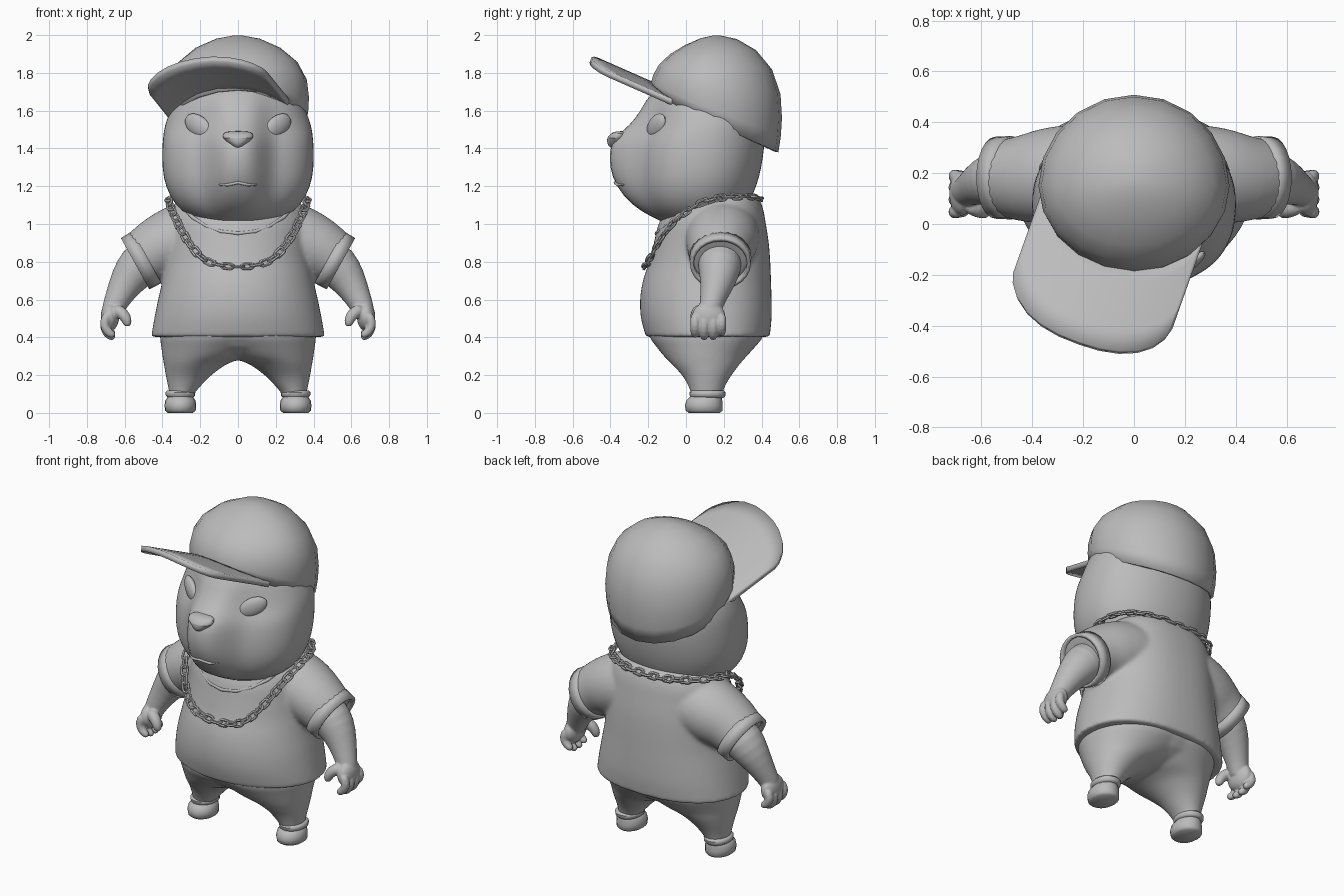
import bpy, bmesh, math
from mathutils import Vector, Matrix

if "Cube" in bpy.data.objects:
    bpy.data.objects.remove(bpy.data.objects["Cube"])

mat = bpy.data.materials.new("grey")
mat.diffuse_color = (0.5, 0.5, 0.5, 1)
mat.use_nodes = True
mat.node_tree.nodes["Principled BSDF"].inputs["Base Color"].default_value = mat.diffuse_color


def finish(name, bm, angle=50, subsurf=0, thick=0):
    bmesh.ops.recalc_face_normals(bm, faces=bm.faces)
    me = bpy.data.meshes.new(name)
    bm.to_mesh(me)
    bm.free()
    me.materials.append(mat)
    ob = bpy.data.objects.new(name, me)
    bpy.context.collection.objects.link(ob)
    bpy.ops.object.select_all(action='DESELECT')
    ob.select_set(True)
    bpy.context.view_layer.objects.active = ob
    bpy.ops.object.shade_smooth_by_angle(angle=math.radians(angle))
    if thick:
        ob.modifiers.new("thickness", 'SOLIDIFY').thickness = thick
    if subsurf:
        m = ob.modifiers.new("smooth", 'SUBSURF')
        m.levels = m.render_levels = subsurf
    return ob


def blend(obs, voxel, rounds):
    """Join overlapping parts into one soft skin."""
    bpy.ops.object.select_all(action='DESELECT')
    for o in obs:
        o.select_set(True)
    bpy.context.view_layer.objects.active = obs[0]
    bpy.ops.object.join()
    m = obs[0].modifiers.new("skin", 'REMESH')
    m.mode, m.voxel_size, m.use_smooth_shade = 'VOXEL', voxel, True
    m = obs[0].modifiers.new("soften", 'SMOOTH')
    m.factor, m.iterations = .5, rounds


def spline(rows, steps, loop=False):
    """Smooth curve through rows of numbers."""
    rows, out = [Vector(r) for r in rows], []
    n = len(rows)
    at = (lambda i: rows[i % n]) if loop else (lambda i: rows[min(max(i, 0), n - 1)])
    for i in range(n if loop else n - 1):
        a, p, b, c = at(i - 1), at(i), at(i + 1), at(i + 2)
        for k in range(steps):
            t = k / steps
            out.append(.5 * (2 * p + (b - a) * t + (2 * a - 5 * p + 4 * b - c) * t * t
                             + (3 * p - a - 3 * b + c) * t ** 3))
    return out if loop else out + [rows[-1]]


def skin(bm, rings, cap=True, closed=False):
    rows = [[bm.verts.new(p) for p in r] for r in rings]
    n = len(rows[0])
    for a, b in list(zip(rows, rows[1:])) + ([(rows[-1], rows[0])] if closed else []):
        for i in range(n):
            bm.faces.new((a[i], a[(i + 1) % n], b[(i + 1) % n], b[i]))
    if cap:
        bm.faces.new(rows[0])
        bm.faces.new(rows[-1])


def oval(z, x0, x1, y0, y1, n=28, front=2.0, back=2.0):
    """Horizontal superellipse between the given limits."""
    pts = []
    for i in range(n):
        a = 2 * math.pi * i / n
        c, s = math.cos(a), math.sin(a)
        e = 2 / (front if s < 0 else back)
        pts.append(Vector(((x0 + x1) / 2 + (x1 - x0) / 2 * math.copysign(abs(c) ** e, c),
                           (y0 + y1) / 2 + (y1 - y0) / 2 * math.copysign(abs(s) ** e, s), z)))
    return pts


def tube(name, path, ref=(0, 1, 0), n=16, wide=1.0, **kw):
    """Round tube along a path of (x, y, z, radius)."""
    ps = [Vector(p[:3]) for p in path]
    rings = []
    for i, p in enumerate(ps):
        t = (ps[min(i + 1, len(ps) - 1)] - ps[max(i - 1, 0)]).normalized()
        b = (Vector(ref) - t * t.dot(Vector(ref))).normalized()
        c, r = t.cross(b), path[i][3]
        rings.append([p + b * r * wide * math.cos(2 * math.pi * k / n) + c * r * math.sin(2 * math.pi * k / n)
                      for k in range(n)])
    bm = bmesh.new()
    skin(bm, rings, cap=not kw.get("thick"))
    return finish(name, bm, **kw)


def ball(name, loc, size, rot=Matrix()):
    bm = bmesh.new()
    m = Matrix.Translation(loc) @ rot @ Matrix.Diagonal((*size, 1))
    bmesh.ops.create_uvsphere(bm, u_segments=20, v_segments=12, radius=1, matrix=m)
    return finish(name, bm)


def lofted(name, rings, **kw):
    bm = bmesh.new()
    skin(bm, rings)
    return finish(name, bm, **kw)


# Head: ovals with full cheeks and a muzzle pushed forward (z, half width, front, back, muzzle)
rings = []
for z, rx, yf, yb, m in [(.98, .10, -.03, .15, 0), (1.0, .18, -.10, .22, 0), (1.04, .26, -.17, .28, .02),
                         (1.1, .335, -.22, .33, .07), (1.2, .387, -.25, .375, .125), (1.3, .402, -.25, .40, .16),
                         (1.4, .402, -.24, .415, .168), (1.46, .397, -.22, .415, .165), (1.52, .39, -.19, .41, .11),
                         (1.6, .36, -.18, .40, .06), (1.7, .31, -.165, .37, .025), (1.8, .22, -.04, .3, 0),
                         (1.84, .1, .06, .2, 0)]:
    ring = oval(z, -rx, rx, yf, yb, 48, 2.4 if 1.05 < z < 1.5 else 2.15, 2.1)
    for p in ring:
        if p.y < (yf + yb) / 2:
            p.y -= m * math.exp(-(abs(p.x) / .14) ** 4)
    rings.append(ring)
lofted("head", rings, subsurf=1)

# Face
for s in (-1, 1):
    rot = Matrix.Rotation(math.radians(34 * s), 4, 'Z') @ Matrix.Rotation(math.radians(-30 * s), 4, 'Y')
    ball("eye", (.212 * s, -.157, 1.52), (.088, .028, .055), rot)
bm = bmesh.new()
skin(bm, [oval(z, -w, w, y, -.31, 16) for z, w, y in
          [(1.40, .02, -.405), (1.425, .045, -.418), (1.455, .085, -.422), (1.48, .085, -.40), (1.492, .05, -.37)]])
finish("nose", bm, subsurf=1)
tube("mouth", [(x, -.375 + (x / .1) ** 2 * .045, 1.207 + (.012 if x == 0 else 0), r) for x, r in
               [(-.1, .004), (-.055, .008), (0, .008), (.055, .008), (.1, .004)]], (0, 0, 1), 8)

# Cap crown with a sloping rim, raised a little over the face
N = 20
rings = []
for h, r in [(0, .97), (.15, 1.0), (.3, 1.01), (.5, .98), (.7, .845), (.86, .6), (.96, .31), (.995, .07)]:
    ring = []
    for i in range(N):
        a = 2 * math.pi * i / N
        x = .372 * r * math.cos(a)
        y = .145 + .015 * h + r * math.sin(a) * (.355 if math.sin(a) > 0 else .345 * (1 - .25 * h))
        rim = 1.595 - .44 * y + .03 * max(0, -math.sin(a)) ** 2
        ring.append((x, y, rim + (2.0 - rim) * h))
    rings.append(ring)
bm = bmesh.new()
skin(bm, rings, cap=False)
bm.verts.ensure_lookup_table()
bm.faces.new(bm.verts[-N:])
finish("cap_crown", bm, thick=.02)

# Cap brim, turned sideways and arched across, following the rim slope
bm = bmesh.new()
turn = math.radians(19.5)
d, l = Vector((-math.sin(turn), -math.cos(turn))), Vector((-math.cos(turn), math.sin(turn)))
rows = []
K = 6
for k in range(-K, K + 1):
    w = .328 * math.sin(k / K * math.pi / 2)
    far = .47 + .185 * math.sqrt(max(0, 1 - abs(w / .329) ** 2.4))
    near = .29 * math.sqrt(max(0, 1 - (w / .329) ** 2))
    row = []
    for j in range(5):
        u = near + (far - near) * j / 4
        p = Vector((0, .15)) + d * u + l * w
        row.append(bm.verts.new((p.x, p.y, 1.612 - .44 * p.y + .046 * (1 - (w / .328) ** 2))))
    rows.append(row)
for a, b in zip(rows, rows[1:]):
    for j in range(4):
        bm.faces.new((a[j], a[j + 1], b[j + 1], b[j]))
brim = finish("cap_brim", bm, thick=.032)
brim.modifiers["thickness"].offset = 0

# Shirt body (z, half width, front, back)
shirt = [lofted("shirt", [oval(z, -rx, rx, yf, yb, 64, 2.0, 2.3) for z, rx, yf, yb in spline(
    [(.402, .46, -.212, .443), (.5, .443, -.238, .453), (.6, .423, -.243, .453), (.7, .4, -.228, .45),
     (.8, .383, -.195, .446), (.9, .373, -.17, .438), (1.0, .363, -.145, .423), (1.08, .343, -.095, .408),
     (1.14, .29, -.01, .383), (1.173, .2, .08, .34)], 4)])]
# Sleeves melt into the shirt
for s in (-1, 1):
    path = [(.15, .19, .94, .195), (.25, .19, .93, .192), (.34, .187, .905, .183), (.43, .18, .865, .165),
            (.525, .18, .805, .143)]
    shirt.append(tube("sleeve", [(x * s, y, z, r) for x, y, z, r in spline(path, 3)], wide=1.04, n=32))
blend(shirt, .012, 8)

# Neckline trim
half = [(.28, .0, 1.08), (.24, -.055, 1.035), (.17, -.108, .99), (.09, -.143, .96)]
path = [(-x, y, z, .01) for x, y, z in half] + [(0, -.156, .95, .01)] + [(x, y, z, .01) for x, y, z in half[::-1]]
tube("neckline", path, (0, 0, 1), 8)

# Trousers: hips and two legs (z, inner, outer, front, back) melted together
trousers = [lofted("trousers", [oval(z, -r, r, yf, yb, 40) for z, r, yf, yb in
                                [(.45, .41, -.2, .42), (.4, .41, -.192, .407), (.35, .39, -.152, .362),
                                 (.315, .30, -.1, .3), (.286, .14, -.01, .21)]])]
for s in (-1, 1):
    legs = [(.45, -.25, .41, -.2, .42), (.4, -.22, .414, -.192, .407), (.35, -.15, .407, -.157, .367),
            (.3, -.06, .4, -.117, .322), (.26, .055, .393, -.077, .287), (.2, .14, .383, -.022, .242),
            (.15, .19, .373, .008, .212), (.1, .232, .363, .028, .192), (.07, .235, .36, .035, .185)]
    trousers.append(lofted("trouser_leg", [oval(z, *sorted((xi * s, xo * s)), yf, yb, 40)
                                           for z, xi, xo, yf, yb in spline(legs, 3)]))
blend(trousers, .011, 12)

for s in (-1, 1):
    # Turned-up sleeve cuff
    tube("sleeve_cuff", [(.482 * s, .182, .825, .158), (.545 * s, .182, .79, .155)], wide=1.04, n=24, thick=.02)
    # Arm, palm and fingers melted together
    arm = [tube("arm", [(.45 * s, .18, .84, .12), (.53 * s, .18, .775, .12), (.587 * s, .168, .70, .097),
                        (.63 * s, .147, .62, .073), (.663 * s, .127, .55, .06), (.678 * s, .12, .50, .052)], subsurf=1),
           ball("palm", (.678 * s, .12, .51), (.05, .09, .078))]
    for y, drop in [(.048, .012), (.096, 0), (.144, 0), (.188, .02)]:
        arm.append(tube("finger", [(.69 * s, y, .53, .024), (.709 * s, y, .48, .028), (.703 * s, y, .435 + drop, .027),
                                   (.678 * s, y, .406 + drop, .025), (.65 * s, y, .395 + drop, .016)], n=10))
    arm.append(tube("thumb", [(.66 * s, .08, .55, .034), (.62 * s, .06, .535, .036), (.593 * s, .05, .505, .032),
                              (.585 * s, .047, .475, .026), (.585 * s, .047, .456, .013)], n=10))
    blend(arm, .006, 3)
    # Shoe and its collar
    c = .305 * s
    lofted("shoe", [oval(z, c - r, c + r, yf, yb, 20) for z, r, yf, yb in
                    [(0, .066, .015, .18), (.012, .081, -.001, .193), (.04, .084, -.006, .193), (.066, .08, .002, .192),
                     (.085, .066, .022, .19), (.097, .05, .05, .185)]])
    lofted("shoe_collar", [oval(z, c - r, c + r, yf, yb, 20) for z, r, yf, yb in
                           [(.08, .065, .03, .198), (.09, .077, .02, .208), (.108, .079, .018, .21),
                            (.118, .07, .028, .2)]])

# Neck chain: links spaced along a loop, alternately turned
half = [(.12, -.208, .788), (.2, -.185, .83), (.275, -.13, .925), (.33, -.04, 1.03), (.362, .08, 1.11),
        (.355, .2, 1.14), (.28, .315, 1.145), (.15, .375, 1.14)]
fine = spline([(0, -.212, .775)] + half + [(0, .388, 1.135)] + [(-x, y, z) for x, y, z in half[::-1]], 20, True)
dist = [0]
for i in range(len(fine)):
    dist.append(dist[-1] + (fine[(i + 1) % len(fine)] - fine[i]).length)
bm = bmesh.new()
links = 2 * round(dist[-1] / .1)
for k in range(links):
    i = next(j for j in range(len(fine)) if dist[j + 1] > k * dist[-1] / links)
    p = fine[i]
    t = (fine[(i + 1) % len(fine)] - fine[i - 1]).normalized()
    out = Vector((p.x, p.y - .13, .12))
    out = (out - t * t.dot(out)).normalized()
    side = t.cross(out)
    v = (side + .4 * out).normalized() if k % 2 else (out + .4 * side).normalized()
    w = t.cross(v)
    rings = []
    for q in range(12):
        a = 2 * math.pi * q / 12
        e = math.cos(a) * t + math.sin(a) * v
        centre = p + t * (.017 * math.cos(a) + math.copysign(.014, math.cos(a))) + v * .018 * math.sin(a)
        rings.append([centre + (e * math.cos(g) + w * math.sin(g)) * .008
                      for g in (j * math.pi / 3 for j in range(6))])
    skin(bm, rings, cap=False, closed=True)
finish("chain", bm)
